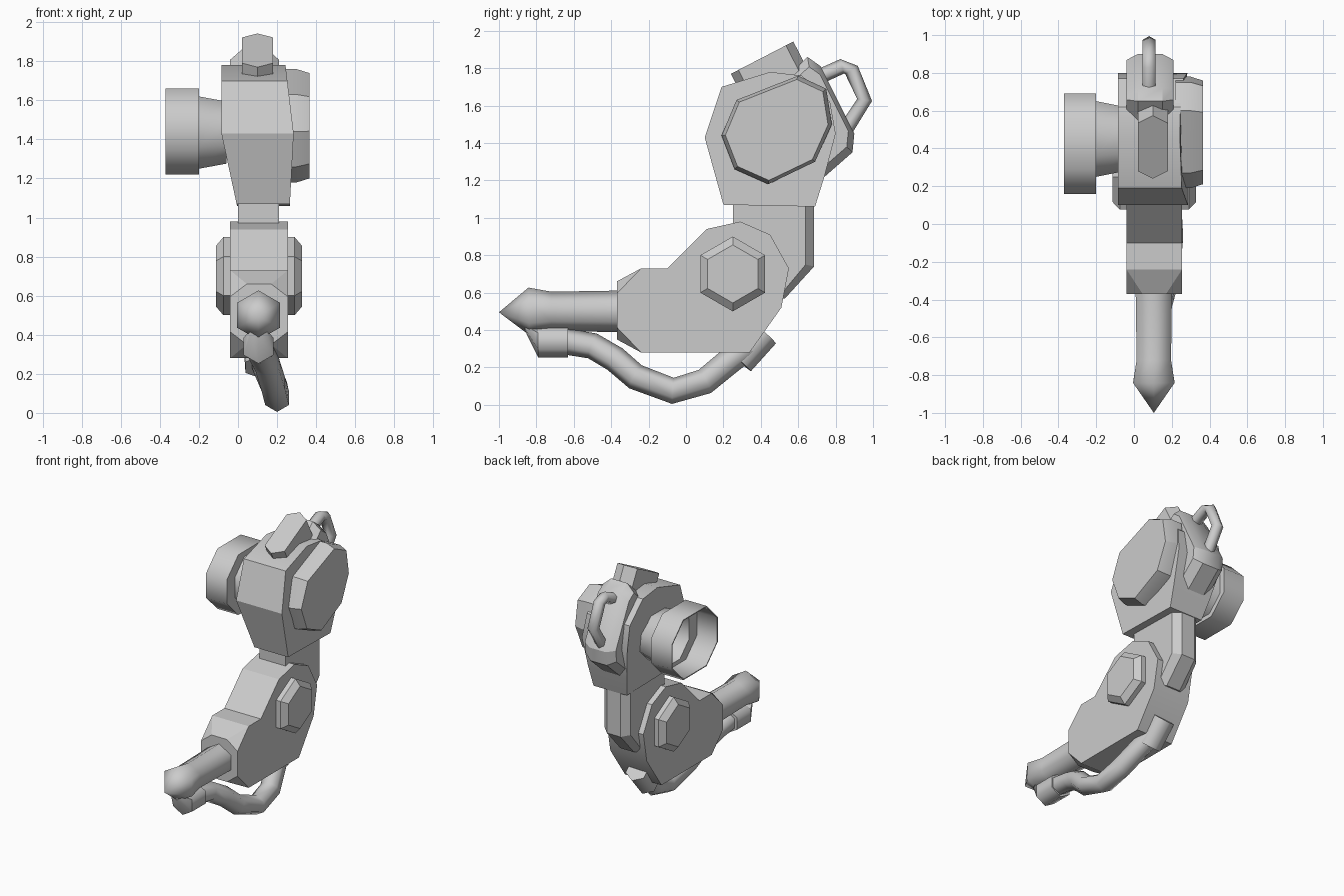
import bpy, bmesh, math
from mathutils import Vector, Matrix

if "Cube" in bpy.data.objects:
    bpy.data.objects.remove(bpy.data.objects["Cube"], do_unlink=True)

grey = bpy.data.materials.new("plain_grey")
grey.use_nodes = True
GREY = (0.6, 0.6, 0.6, 1)
grey.diffuse_color = GREY
grey.node_tree.nodes["Principled BSDF"].inputs["Base Color"].default_value = GREY


def loft(name, rings, angle=30, caps=(True, True)):
    """Skin a list of equal-length point rings; angle sets the smooth limit."""
    bm = bmesh.new()
    loops = [[bm.verts.new(p) for p in ring] for ring in rings]
    n = len(loops[0])
    for a, b in zip(loops, loops[1:]):
        for i in range(n):
            j = (i + 1) % n
            bm.faces.new((a[i], a[j], b[j], b[i]))
    if caps[0]:
        bm.faces.new(loops[0])
    if caps[1]:
        bm.faces.new(loops[-1])
    bmesh.ops.remove_doubles(bm, verts=bm.verts, dist=0.0005)
    bmesh.ops.recalc_face_normals(bm, faces=bm.faces)
    me = bpy.data.meshes.new(name)
    bm.to_mesh(me)
    bm.free()
    me.materials.append(grey)
    ob = bpy.data.objects.new(name, me)
    bpy.context.collection.objects.link(ob)
    bpy.ops.object.select_all(action='DESELECT')
    ob.select_set(True)
    bpy.context.view_layer.objects.active = ob
    bpy.ops.object.shade_smooth_by_angle(angle=math.radians(angle))
    return ob


def at_x(profile, x):
    """Ring of a side profile (y, z) placed at x."""
    return [(x, y, z) for y, z in profile]


def scaled(profile, s):
    cy = (min(p[0] for p in profile) + max(p[0] for p in profile)) / 2
    cz = (min(p[1] for p in profile) + max(p[1] for p in profile)) / 2
    return [(cy + (y - cy) * s, cz + (z - cz) * s) for y, z in profile]


def chamfer_rect(a0, a1, b0, b1, c):
    return [(a0 + c, b0), (a1 - c, b0), (a1, b0 + c), (a1, b1 - c),
            (a1 - c, b1), (a0 + c, b1), (a0, b1 - c), (a0, b0 + c)]


def hexagon(cy, cz, r):
    return [(cy + r * math.sin(k * math.pi / 3), cz + r * math.cos(k * math.pi / 3))
            for k in range(6)]


def tube(name, path, radii, sides=6, angle=65):
    """Sweep a polygon along a path with a radius at each point."""
    pts = [Vector(p) for p in path]
    rings = []
    for i, p in enumerate(pts):
        d = (pts[min(i + 1, len(pts) - 1)] - pts[max(i - 1, 0)]).normalized()
        u = d.cross(Vector((1, 0, 0))).normalized()
        v = d.cross(u)
        r = radii[i] if isinstance(radii, (list, tuple)) else radii
        rings.append([p + r * (math.cos(t) * u + math.sin(t) * v)
                      for t in (2 * math.pi * k / sides for k in range(sides))])
    return loft(name, rings, angle)


# Lower housing: flat-sided slab
lower = [(-0.24, 0.73), (-0.10, 0.73), (0.11, 0.94), (0.29, 0.98), (0.45, 0.91),
         (0.55, 0.73), (0.51, 0.52), (0.34, 0.28), (-0.24, 0.28)]
loft("lower_housing", [at_x(lower, -0.04), at_x(lower, 0.255)])

# Nose of the lower housing: rectangle narrowing to an octagon
def nose_ring(y, z0, z1, cx, cz):
    x0, x1 = -0.04, 0.255
    return [(x0 + cx, y, z0), (x1 - cx, y, z0), (x1, y, z0 + cz), (x1, y, z1 - cz),
            (x1 - cx, y, z1), (x0 + cx, y, z1), (x0, y, z1 - cz), (x0, y, z0 + cz)]

loft("housing_nose", [nose_ring(-0.24, 0.28, 0.73, 0, 0),
                      nose_ring(-0.37, 0.35, 0.66, 0.085, 0.065)])

# Pivot hubs on both sides of the lower housing
for name, x, s in (("left_pivot", 0.255, 1), ("right_pivot", -0.04, -1)):
    loft(name, [at_x(hexagon(0.25, 0.70, 0.20), x - 0.01 * s),
                at_x(hexagon(0.25, 0.70, 0.20), x + 0.035 * s),
                at_x(hexagon(0.25, 0.70, 0.155), x + 0.073 * s)])

# Connecting column with chamfered back corners
core = [(0.25, 1.2), (0.25, 0.57), (0.53, 0.57), (0.685, 0.74), (0.685, 1.2)]
side = [(0.25, 1.2), (0.25, 0.57), (0.49, 0.57), (0.64, 0.75), (0.64, 1.2)]
loft("column", [at_x(side, 0.0), at_x(core, 0.05), at_x(core, 0.16), at_x(side, 0.21)])

# Upper housing: slab whose sides draw in towards the bottom
upper = [(0.20, 1.07), (0.10, 1.43), (0.19, 1.70), (0.45, 1.78), (0.62, 1.76),
         (0.77, 1.62), (0.80, 1.45), (0.74, 1.22), (0.69, 1.06)]
low = lambda z: max(0.0, (1.43 - z) / 0.37)
loft("upper_housing", [[(-0.085 + 0.08 * low(z), y, z) for y, z in upper],
                       [(0.285 - 0.02 * low(z) - 0.12 * max(0, z - 1.43), y, z)
                        for y, z in upper]])

# Round cover on the left of the upper housing
disc = [(0.19, 1.44), (0.26, 1.26), (0.44, 1.18), (0.69, 1.30),
        (0.78, 1.50), (0.75, 1.69), (0.60, 1.76), (0.27, 1.63)]
loft("side_cover", [at_x(disc, 0.22), at_x(disc, 0.30), at_x(scaled(disc, 0.93), 0.365)])

# Open cup and its neck on the right
cup = chamfer_rect(0.16, 0.69, 1.22, 1.66, 0.13)
neck = chamfer_rect(0.25, 0.65, 1.25, 1.62, 0.11)
loft("cup", [at_x(scaled(neck, 0.86), -0.06), at_x(neck, -0.20), at_x(cup, -0.20),
             at_x(cup, -0.37), at_x(scaled(cup, 0.97), -0.37),
             at_x(scaled(cup, 0.97), -0.205), at_x(scaled(neck, 0.97), -0.205),
             at_x(scaled(neck, 0.84), -0.09)], 50)

# Rear pack with chamfered sides
pack = [(0.50, 1.72), (0.65, 1.86), (0.72, 1.81), (0.90, 1.45), (0.89, 1.35),
        (0.73, 1.21), (0.55, 1.25)]
loft("rear_pack", [at_x(scaled(pack, 0.84), -0.04), at_x(pack, 0.02),
                   at_x(pack, 0.15), at_x(scaled(pack, 0.84), 0.21)])

# Carrying handle
tube("handle", [(0.08, 0.68, 1.74), (0.08, 0.835, 1.81), (0.08, 0.885, 1.79),
                (0.08, 0.955, 1.63), (0.08, 0.84, 1.45)], 0.04)

# Tilted top block: long hexagon pushed down along its normal
along, normal = Vector((0, 0.89, 0.46)), Vector((0, -0.46, 0.89))
start = Vector((0.10, 0.24, 1.77))
outline = [(0, 0), (0.08, 0.045), (0.08, 0.33), (0, 0.375), (-0.08, 0.33), (-0.08, 0.045)]
top = [start + along * v + Vector((u, 0, 0)) for u, v in outline]
loft("top_block", [top, [p - normal * 0.17 for p in top]])

# Barrel with flared, pointed tip
tube("barrel", [(0.105, -0.30, 0.50), (0.105, -0.72, 0.50), (0.105, -0.84, 0.50),
                (0.105, -1.0, 0.495)], [0.112, 0.105, 0.127, 0.0])

# Hose with its two end fittings
tube("hose", [(0.11, -0.65, 0.34), (0.115, -0.50, 0.315), (0.15, -0.38, 0.245),
              (0.18, -0.27, 0.15), (0.20, -0.07, 0.075), (0.19, 0.10, 0.125),
              (0.14, 0.24, 0.24), (0.11, 0.36, 0.33)], 0.07)
tube("front_fitting", [(0.105, -0.63, 0.34), (0.105, -0.79, 0.34)], 0.088)
loft("front_fitting_taper", [
    [(0.105 + 0.088 * math.sin(k * math.pi / 3), -0.79, 0.34 + 0.088 * math.cos(k * math.pi / 3))
     for k in range(6)],
    [(0.105 + 0.05 * math.sin(k * math.pi / 3), -0.86, 0.415 + 0.02 * math.cos(k * math.pi / 3))
     for k in range(6)]], 65)
tube("rear_fitting", [(0.11, 0.285, 0.235), (0.10, 0.42, 0.385)], 0.083)
